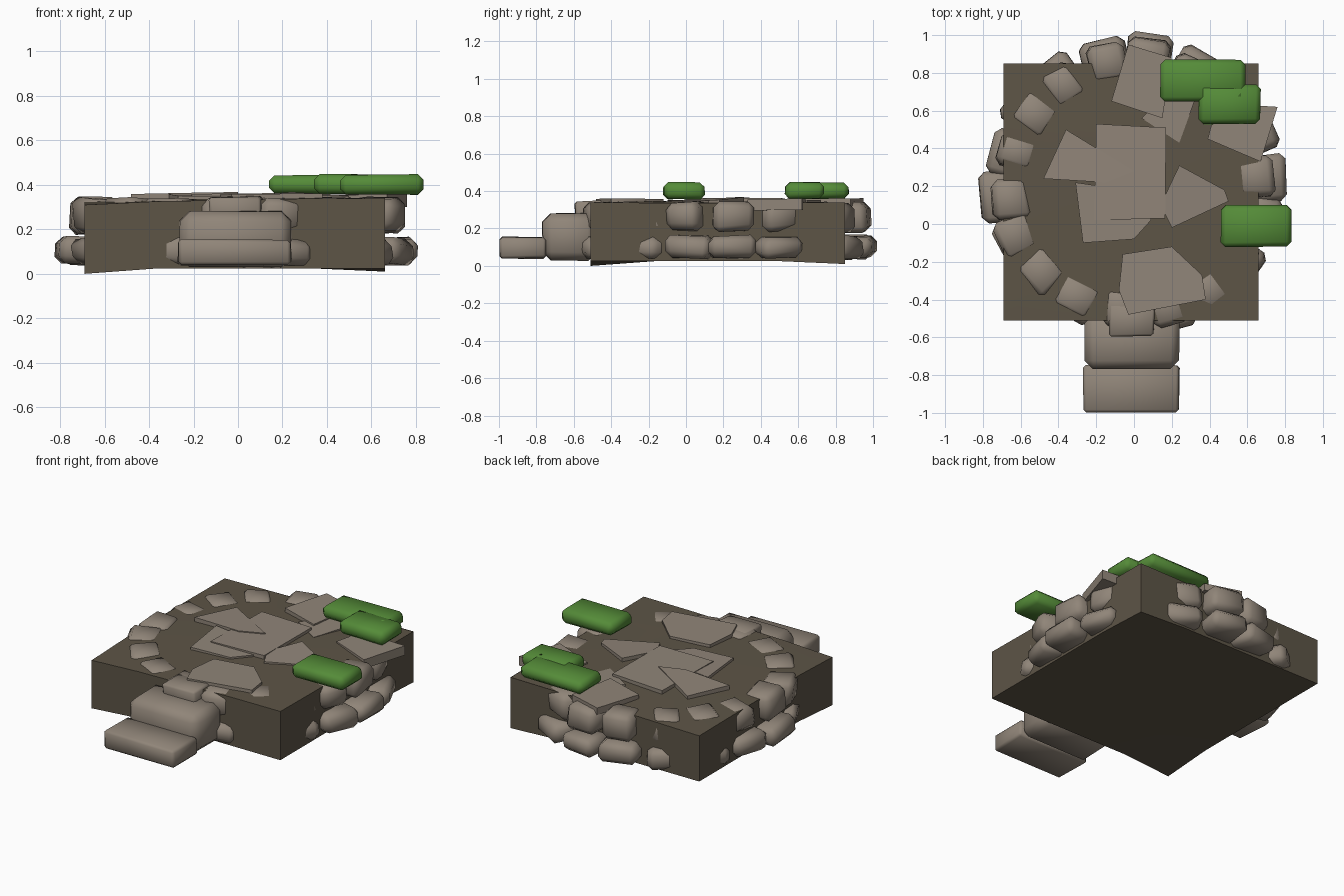
import bpy, bmesh, math, random
from mathutils import Vector, Matrix

random.seed(7)
if "Cube" in bpy.data.objects:
    bpy.data.objects.remove(bpy.data.objects["Cube"], do_unlink=True)


def material(name, rgb):
    m = bpy.data.materials.new(name)
    m.use_nodes = True
    m.diffuse_color = (*rgb, 1)
    bsdf = m.node_tree.nodes["Principled BSDF"]
    bsdf.inputs["Base Color"].default_value = (*rgb, 1)
    bsdf.inputs["Roughness"].default_value = 0.9
    return m


STONE = material("warm grey stone", (0.28, 0.235, 0.19))
EARTH = material("dark earth", (0.11, 0.09, 0.062))
MOSS = material("green moss", (0.09, 0.26, 0.04))


def finish(bm, name, mat, angle=40):
    bmesh.ops.recalc_face_normals(bm, faces=bm.faces)
    mesh = bpy.data.meshes.new(name)
    bm.to_mesh(mesh)
    bm.free()
    mesh.materials.append(mat)
    for p in mesh.polygons:
        p.use_smooth = True
    mesh.set_sharp_from_angle(angle=math.radians(angle))
    ob = bpy.data.objects.new(name, mesh)
    bpy.context.collection.objects.link(ob)
    return ob


def block(name, mat, lo, hi, bevel=0.03, jitter=0.01, turn=0.0, pivot=(0, 0), segments=1):
    """Chamfered, slightly uneven block between two corners, turned about a pivot."""
    lo, hi = Vector(lo), Vector(hi)
    bm = bmesh.new()
    bmesh.ops.create_cube(bm, size=1)
    for v in bm.verts:
        for i in range(3):
            v.co[i] = (lo[i] + hi[i]) / 2 + v.co[i] * (hi[i] - lo[i])
            v.co[i] += random.uniform(-jitter, jitter)
    bmesh.ops.bevel(bm, geom=bm.edges[:], offset=bevel, segments=segments,
                    profile=0.5, affect='EDGES')
    bm.transform(Matrix.Translation((*pivot, 0)) @ Matrix.Rotation(turn, 4, 'Z'))
    return finish(bm, name, mat, 50)


def paver(name, outline, top, tilt=(0, 0), depth=0.035):
    """Thin flagstone with a tilted top, built from its outline."""
    cx = sum(p[0] for p in outline) / len(outline)
    cy = sum(p[1] for p in outline) / len(outline)
    bm = bmesh.new()
    base = bm.faces.new([
        bm.verts.new((x, y, top + tilt[0] * (x - cx) + tilt[1] * (y - cy)))
        for x, y in outline])
    ext = bmesh.ops.extrude_face_region(bm, geom=[base])
    for v in ext["geom"]:
        if isinstance(v, bmesh.types.BMVert):
            v.co.z -= depth
    finish(bm, name, STONE)


# Earth platform: square slab with an uneven top and underside
bm = bmesh.new()
bmesh.ops.create_cube(bm, size=1)
bmesh.ops.subdivide_edges(bm, edges=bm.edges[:], cuts=3, use_grid_fill=True)
for v in bm.verts:
    x, y, z = v.co
    edge = max(abs(x), abs(y)) * 2
    v.co.x = -0.015 + x * 1.35
    v.co.y = 0.17 + y * 1.36
    if z > 0:
        v.co.z = 0.343 - 0.012 * edge ** 2 + 0.016 * x + random.uniform(-0.004, 0.004)
        if x < -0.4 and y < -0.4:
            v.co.z = 0.31
    else:
        v.co.z = 0.025 if z < -0.49 else 0.18 + z * 0.31
    if z < -0.49 and edge > 0.99 and x * y > 0.2:
        v.co.z = 0.0 if x < 0 else 0.01
finish(bm, "earth_platform", EARTH, 45)

# Two courses of stones around the platform
COUNT = 18
for course, (low, high, outer, half) in {
        "lower": (0.04, 0.16, 0.8, 0.125), "upper": (0.185, 0.338, 0.765, 0.105)}.items():
    for i in range(COUNT):
        turn = math.radians(4 + i * 360 / COUNT + random.uniform(-2, 2))
        r = outer + random.uniform(-0.02, 0.015)
        w = half * random.uniform(0.9, 1.08)
        block(f"{course}_ring_stone_{i + 1}", STONE,
              (r - 0.2, -w, low), (r, w, high), 0.032, 0.012, turn, (0, 0.2))

# Front steps
block("lower_step", STONE, (-0.27, -0.995, 0.04), (0.24, -0.75, 0.155), 0.015, 0.004)
block("upper_step", STONE, (-0.265, -0.77, 0.03), (0.24, -0.48, 0.28), 0.045, 0.006)
block("step_threshold_stone", STONE, (-0.13, -0.59, 0.22), (0.11, -0.43, 0.35), 0.012, 0.008)

# Flagstones on the platform
paver("centre_paver", [(-0.2, 0.53), (0.17, 0.51), (0.165, 0.03), (-0.21, 0.02)],
      0.361, (0.01, 0.0))
paver("left_paver", [(-0.36, 0.5), (0.0, 0.28), (-0.15, 0.22), (-0.48, 0.24)],
      0.362, (0.02, -0.02))
paver("lower_centre_paver",
      [(-0.31, 0.22), (0.1, 0.16), (0.09, 0.02), (0.0, -0.08), (-0.27, -0.1)],
      0.352, (-0.01, 0.02))
paver("right_paver", [(0.24, 0.31), (0.48, 0.18), (0.5, 0.12), (0.2, -0.02), (0.14, 0.1)],
      0.357, (-0.03, 0.05))
paver("front_paver",
      [(-0.06, -0.16), (0.2, -0.12), (0.36, -0.27), (0.38, -0.4), (-0.03, -0.48), (-0.08, -0.35)],
      0.358, (0.01, -0.01))
paver("back_paver", [(-0.03, 0.95), (0.2, 0.88), (0.15, 0.56), (-0.12, 0.65)],
      0.36, (0.0, 0.01), 0.045)
paver("back_gap_paver", [(0.04, 0.56), (0.2, 0.72), (0.32, 0.65), (0.24, 0.43)],
      0.35, (0.02, 0.02))
paver("back_right_paver", [(0.44, 0.64), (0.76, 0.62), (0.67, 0.33), (0.39, 0.45)],
      0.357, (0.01, 0.01), 0.06)

# Moss cushions
for name, x0, x1, y0, y1 in (
        ("back_moss", 0.14, 0.59, 0.65, 0.87),
        ("corner_moss", 0.345, 0.67, 0.53, 0.74),
        ("side_moss", 0.46, 0.835, -0.12, 0.1)):
    block(name, MOSS, (x0, y0, 0.358), (x1, y1, 0.445), 0.025, 0.004)
